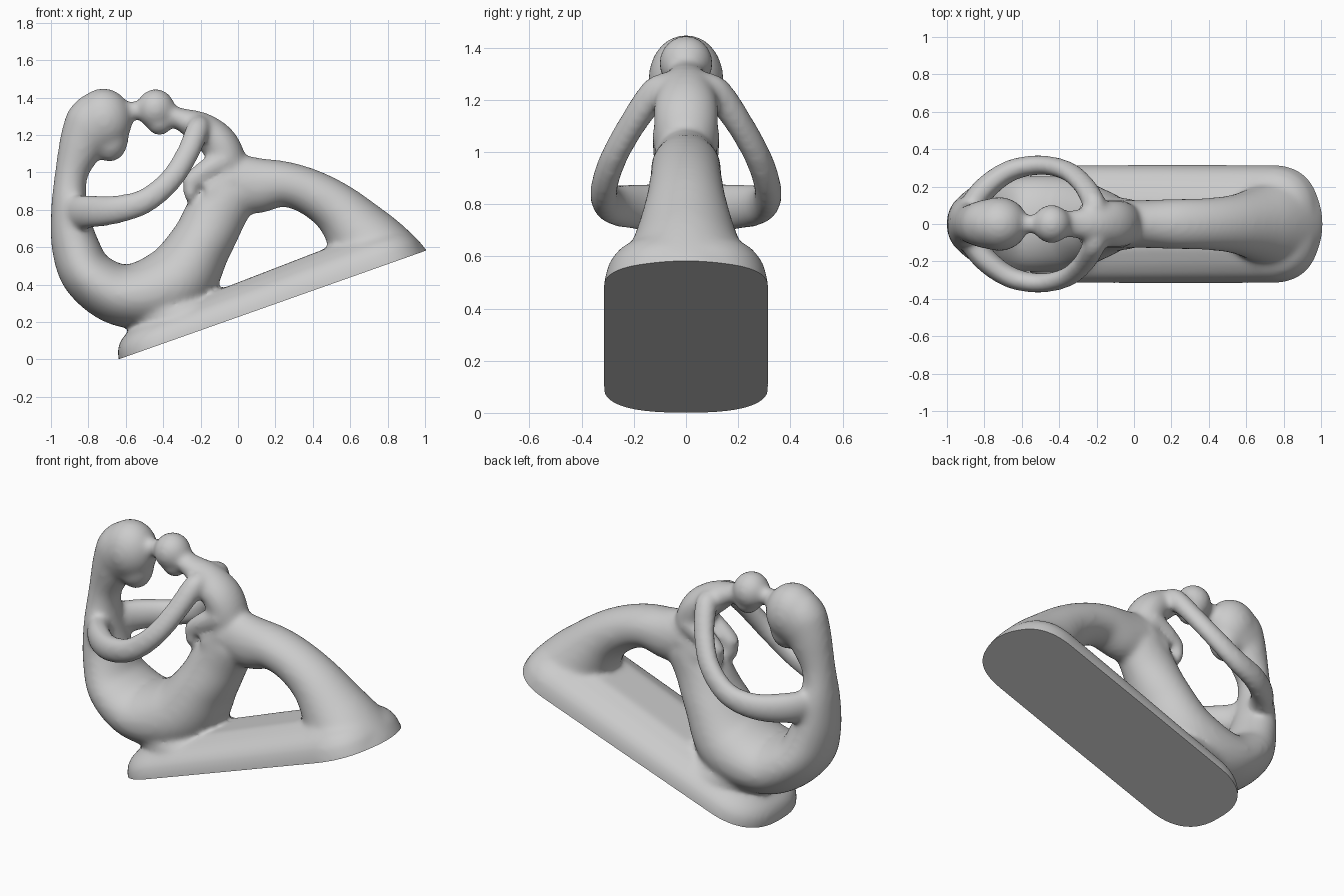
import bpy, bmesh, math
from mathutils import Vector

if "Cube" in bpy.data.objects:
    bpy.data.objects.remove(bpy.data.objects["Cube"])

SEG = 32
SLOPE = math.atan2(0.58, 1.64)
ORIGIN = Vector((-0.64, 0, 0))
LENGTH = 1.735
ALONG = Vector((math.cos(SLOPE), 0, math.sin(SLOPE)))
UP = Vector((-math.sin(SLOPE), 0, math.cos(SLOPE)))
bm = bmesh.new()


def skin(rings):
    # closed skin over a stack of equal-sized rings
    vs = [[bm.verts.new(p) for p in r] for r in rings]
    n = len(vs[0])
    for a, b in zip(vs, vs[1:]):
        for i in range(n):
            bm.faces.new((a[i], a[(i + 1) % n], b[(i + 1) % n], b[i]))
    bm.faces.new(vs[0][::-1])
    bm.faces.new(vs[-1])


def spline(pts, steps=8):
    # Catmull-Rom through the stations
    p = [Vector(q) for q in pts]
    p = [p[0] * 2 - p[1]] + p + [p[-1] * 2 - p[-2]]
    out = []
    for i in range(1, len(p) - 2):
        a, b, c, d = p[i - 1:i + 3]
        for k in range(steps):
            t = k / steps
            out.append(0.5 * (2 * b + (c - a) * t + (2 * a - 5 * b + 4 * c - d) * t * t
                              + (3 * b - a - 3 * c + d) * t ** 3))
    return out + [p[-2]]


def limb(stations):
    # stations: x, y, z, half width sideways, half thickness
    s = spline(stations)
    rings = []
    for i, q in enumerate(s):
        t = (s[min(i + 1, len(s) - 1)] - s[max(i - 1, 0)])
        t = Vector(t[:3]).normalized()
        side = Vector((0, 1, 0))
        side = (side - t * side.dot(t)).normalized()
        nrm = t.cross(side)
        c = Vector(q[:3])
        rings.append([c + side * (q[3] * math.cos(a)) + nrm * (q[4] * math.sin(a))
                      for a in (2 * math.pi * k / SEG for k in range(SEG))])
    skin(rings)


def ball(center, radii):
    r = bmesh.ops.create_uvsphere(bm, u_segments=28, v_segments=18, radius=1)
    for v in r["verts"]:
        v.co = Vector(center) + Vector([c * k for c, k in zip(v.co, radii)])


# sloping base slab, extended below its sole and trimmed later
rings = []
for h, inset in ((-0.06, 0), (0.0, 0), (0.06, 0.015), (0.10, 0.045), (0.135, 0.1), (0.17, 0.19)):
    ring = []
    for k in range(64):
        a = 2 * math.pi * k / 64
        ca, sa = math.cos(a), math.sin(a)
        u = math.copysign(abs(ca) ** 0.78 * (0.30 - inset), ca)
        u += math.copysign(LENGTH / 2 - 0.30, ca) if abs(ca) > 1e-6 else 0
        w = math.copysign(abs(sa) ** 0.78 * (0.317 - inset), sa)
        u += LENGTH / 2
        ring.append(ORIGIN + ALONG * u + Vector((0, w, 0)) + UP * (h * (0.9 + 0.17 * u)))
    rings.append(ring)
skin(rings)

# long hair, back, hip, thigh and knee in one sweep
limb([(-0.765, 0, 1.33, .12, .12), (-0.79, 0, 1.26, .13, .137), (-0.84, 0, 1.14, .115, .12),
      (-0.893, 0, 0.98, .10, .088), (-0.90, 0, 0.80, .135, .10), (-0.868, 0, 0.60, .175, .128),
      (-0.79, 0, 0.44, .23, .145), (-0.60, 0, 0.34, .255, .17), (-0.35, 0, 0.40, .25, .205),
      (-0.20, 0, 0.615, .195, .168), (-0.115, 0, 0.78, .15, .163), (-0.03, 0, 0.91, .135, .15)])
# lower leg and foot
limb([(-0.16, 0, 0.88, .13, .12), (-0.04, 0, 0.94, .125, .145), (0.10, 0, 0.93, .13, .15),
      (0.25, 0, 0.937, .135, .122), (0.40, 0, 0.888, .14, .124), (0.545, 0, 0.79, .16, .145),
      (0.68, 0, 0.635, .21, .195), (0.81, 0, 0.485, .28, .217), (0.865, 0, 0.41, .295, .21)])
ball((-0.04, 0, 0.95), (.125, .13, .13))

# soft swelling of the slab where it meets the hip and the foot
ball((-0.30, 0, 0.24), (.34, .25, .12))
ball((0.70, 0, 0.56), (.19, .27, .12))

# large head with hair, chin and nose
ball((-0.72, 0, 1.28), (.155, .145, .17))
ball((-0.765, 0, 1.255), (.15, .135, .17))
ball((-0.685, 0, 1.185), (.1, .1, .13))
ball((-0.56, 0, 1.33), (.06, .05, .05))

# small head and small torso
ball((-0.44, 0, 1.34), (.104, .104, .107))
ball((-0.42, 0, 1.265), (.07, .075, .068))
limb([(-0.42, 0, 1.32, .065, .055), (-0.32, 0, 1.29, .075, .058), (-0.21, 0, 1.24, .105, .088),
      (-0.11, 0, 1.165, .125, .10), (-0.06, 0, 1.07, .12, .10), (-0.06, 0, 0.98, .11, .09)])

for s in (1, -1):
    # embracing arms
    limb([(-0.89, s * .05, .78, .07, .10), (-0.80, s * .185, .79, .065, .09),
          (-0.66, s * .285, .80, .058, .078), (-0.50, s * .315, .845, .053, .068),
          (-0.36, s * .285, .96, .052, .063), (-0.27, s * .21, 1.10, .053, .062),
          (-0.215, s * .115, 1.23, .06, .063), (-0.20, s * .05, 1.255, .05, .05)])
    # small legs and feet
    limb([(-0.06, s * .07, 1.07, .06, .065), (-0.17, s * .07, 1.01, .058, .06),
          (-0.25, s * .07, .95, .052, .052), (-0.28, s * .07, .925, .04, .035)])
    ball((-0.255, s * .07, .90), (.04, .05, .06))

bmesh.ops.recalc_face_normals(bm, faces=bm.faces[:])
mesh = bpy.data.meshes.new("embracing_figures")
bm.to_mesh(mesh)
bm.free()
statue = bpy.data.objects.new("embracing_figures_statue", mesh)
bpy.context.collection.objects.link(statue)
bpy.context.view_layer.objects.active = statue
statue.select_set(True)

# fuse all parts and soften the joints
rm = statue.modifiers.new("fuse", "REMESH")
rm.mode = "VOXEL"
rm.voxel_size = 0.014
sm = statue.modifiers.new("soften", "SMOOTH")
sm.factor = 0.5
sm.iterations = 20
for m in ("fuse", "soften"):
    bpy.ops.object.modifier_apply(modifier=m)

# trim the flat sole
bm = bmesh.new()
bm.from_mesh(statue.data)
bmesh.ops.bisect_plane(bm, geom=bm.verts[:] + bm.edges[:] + bm.faces[:], dist=1e-5,
                       plane_co=ORIGIN, plane_no=-UP, clear_outer=True)
bmesh.ops.holes_fill(bm, edges=[e for e in bm.edges if e.is_boundary], sides=0)
bmesh.ops.recalc_face_normals(bm, faces=bm.faces[:])
bm.to_mesh(statue.data)
bm.free()
bpy.ops.object.shade_smooth_by_angle(angle=math.radians(50))
